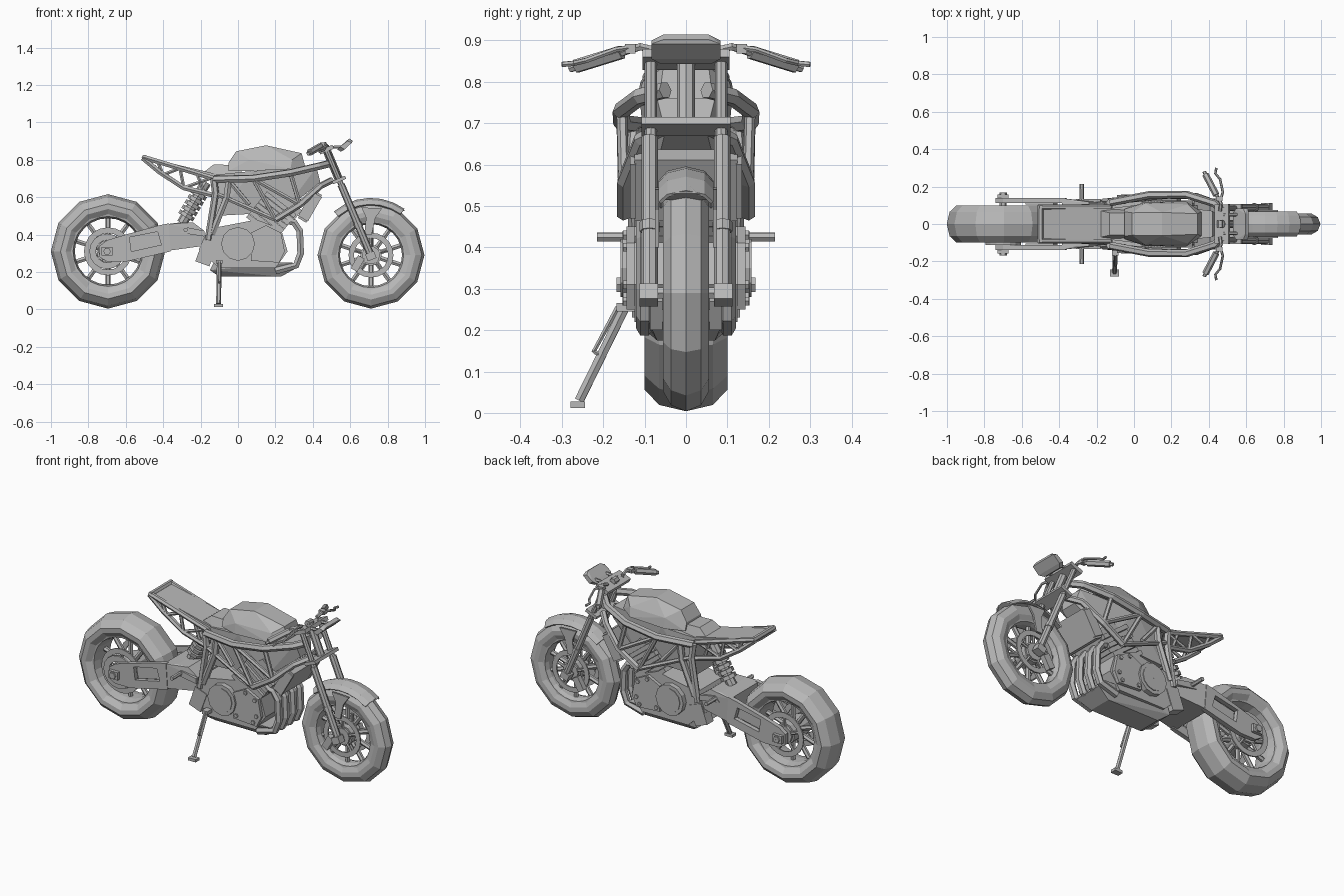
import bpy, bmesh
from math import sin, cos, pi, radians
from mathutils import Vector, Matrix

cube = bpy.data.objects.get("Cube")
if cube:
    bpy.data.objects.remove(cube, do_unlink=True)

grey = bpy.data.materials.new("plain grey")
grey.use_nodes = True
grey.diffuse_color = (0.48, 0.48, 0.48, 1)
grey.node_tree.nodes["Principled BSDF"].inputs["Base Color"].default_value = grey.diffuse_color


def add(name, mesh, mirror=False):
    ob = bpy.data.objects.new(name, mesh)
    bpy.context.collection.objects.link(ob)
    mesh.materials.clear()
    mesh.materials.append(grey)
    if mirror:
        mod = ob.modifiers.new("Mirror", 'MIRROR')
        mod.use_axis = (False, True, False)
        mod.use_mirror_merge = False
    return ob


def from_bm(name, bm, mirror=False):
    bmesh.ops.recalc_face_normals(bm, faces=bm.faces)
    mesh = bpy.data.meshes.new(name)
    bm.to_mesh(mesh)
    bm.free()
    return add(name, mesh, mirror)


def from_curve(name, curve, mirror, matrix=Matrix()):
    tmp = bpy.data.objects.new("tmp", curve)
    bpy.context.collection.objects.link(tmp)
    deps = bpy.context.evaluated_depsgraph_get()
    mesh = bpy.data.meshes.new_from_object(tmp.evaluated_get(deps))
    bpy.data.objects.remove(tmp, do_unlink=True)
    mesh.transform(matrix)
    for p in mesh.polygons:
        p.use_smooth = False
    return add(name, mesh, mirror)


def spline(curve, pts, closed=False):
    s = curve.splines.new('POLY')
    s.points.add(len(pts) - 1)
    for p, co in zip(s.points, pts):
        p.co = (*co, 1)
    s.use_cyclic_u = closed


def tube(name, paths, r, mirror=False, res=1):
    c = bpy.data.curves.new(name, 'CURVE')
    c.dimensions = '3D'
    c.bevel_depth, c.bevel_resolution, c.use_fill_caps = r, res, True
    for path in paths:
        spline(c, path)
    return from_curve(name, c, mirror)


def plate(name, outline, y, half, holes=(), mirror=False):
    # side-on outline in x, z, thickened along y
    c = bpy.data.curves.new(name, 'CURVE')
    c.dimensions, c.fill_mode, c.extrude = '2D', 'BOTH', half
    for loop in (outline, *holes):
        spline(c, [(x, z, 0) for x, z in loop], True)
    return from_curve(name, c, mirror, Matrix.Translation((0, y, 0)) @ Matrix.Rotation(pi / 2, 4, 'X'))


def hull(name, pts):
    # convex solid; points are reflected across the centre plane
    bm = bmesh.new()
    for x, y, z in pts:
        for s in (1, -1):
            bm.verts.new((x, y * s, z))
    bmesh.ops.remove_doubles(bm, verts=bm.verts, dist=0.0005)
    res = bmesh.ops.convex_hull(bm, input=bm.verts)
    junk = [e for e in res["geom_interior"] if isinstance(e, bmesh.types.BMVert)]
    bmesh.ops.delete(bm, geom=junk, context='VERTS')
    bmesh.ops.dissolve_limit(bm, angle_limit=0.05, verts=bm.verts, edges=bm.edges)
    return from_bm(name, bm)


def box(name, centre, size, tilt=0, mirror=False):
    bm = bmesh.new()
    m = Matrix.Translation(centre) @ Matrix.Rotation(radians(tilt), 4, 'Y') @ Matrix.Diagonal((*size, 1))
    bmesh.ops.create_cube(bm, size=1, matrix=m)
    return from_bm(name, bm, mirror)


def lathe(name, cx, cz, profile, n, a0=0, a1=360, loop=True, mirror=False):
    # profile of (y, radius) turned about an axle along y
    bm = bmesh.new()
    full = a1 - a0 == 360
    rows = []
    for i in range(n if full else n + 1):
        a = radians(a0 + (a1 - a0) * i / n)
        rows.append([bm.verts.new((cx + r * cos(a), y, cz + r * sin(a))) for y, r in profile])
    k = len(profile)
    for i in range(n):
        a, b = rows[i], rows[(i + 1) % len(rows)]
        for j in range(k if loop else k - 1):
            bm.faces.new((a[j], a[(j + 1) % k], b[(j + 1) % k], b[j]))
    return from_bm(name, bm, mirror)


def disc(name, cx, cz, y, half, r, n=12, inner=0.001, mirror=False):
    return lathe(name, cx, cz, [(y - half, inner), (y - half, r), (y + half, r), (y + half, inner)], n, mirror=mirror)


def sym(pts):
    return pts + [(-y, r) for y, r in reversed(pts) if y]


# wheels: tyre, rim, spokes, hub, brake rings
def wheel(side, cx, cz, R, w, spokes):
    lathe(side + "_tyre", cx, cz, sym([(w * .75, R * .64), (w * .98, R * .74), (w, R * .83), (w * .65, R * .95), (0, R)]), 12)
    lathe(side + "_rim", cx, cz, sym([(w * .3, R * .58), (w * .75, R * .61), (w * .8, R * .69)]), 24)
    centre = Vector((cx, 0, cz))
    rays = [Vector((cos(a), 0, sin(a))) for a in (2 * pi * (i + .5) / spokes for i in range(spokes))]
    tube(side + "_spokes", [[centre + d * R * .18, centre + d * R * .61] for d in rays], 0.014)
    disc(side + "_hub", cx, cz, 0, w * .75, R * .2)
    disc(side + "_brake_ring", cx, cz, w * .8 + .005, .004, R * .42, 20, R * .32, True)
    tube(side + "_brake_arms", [[centre + d * R * .15 + Vector((0, w * .8, 0)), centre + d * R * .34 + Vector((0, w * .8, 0))]
                                for d in rays[::2]], .008, True)
    disc(side + "_hub_cap", cx, cz, w * .8, .01, R * .17, 10, mirror=True)


wheel("rear", -.695, .31, .306, .1, 10)
wheel("front", .711, .29, .286, .056, 10)
tube("rear_axle", [[(-.70, -.165, .31), (-.70, .165, .31)]], .018)
tube("front_axle", [[(.71, -.11, .29), (.71, .11, .29)]], .015)
disc("rear_sprocket", -.70, .31, -.105, .006, .095, 16, .06)

# swingarm: two windowed arms joined by a box ahead of the tyre
window = [(-.58, .385), (-.43, .415), (-.41, .345), (-.57, .31)]
plate("swingarm_side", [(-.74, .28), (-.74, .34), (-.70, .37), (-.60, .40), (-.42, .45), (-.37, .46), (-.36, .31),
                        (-.6, .255), (-.70, .255)], .126, .013, [window], True)
plate("swingarm_inner_wall", window, .108, .003, mirror=True)
hull("swingarm_crossbox", [(-.385, .138, .455), (-.385, .138, .312), (-.31, .118, .465), (-.31, .118, .32),
                           (-.24, .118, .465), (-.18, .115, .42), (-.18, .115, .34)])
box("axle_block", (-.70, .145, .31), (.06, .025, .045), mirror=True)
disc("axle_nut", -.70, .31, .16, .008, .02, 6, mirror=True)
tube("footpeg", [[(-.27, .1, .40), (-.28, .13, .425), (-.28, .215, .425)]], .012, True)
plate("footpeg_bracket", [(-.31, .41), (-.28, .44), (-.18, .42), (-.18, .39)], .125, .008, mirror=True)

# rear shock with coil rings
lo, hi = Vector((-.30, 0, .46)), Vector((-.17, 0, .68))
tube("shock_body", [[lo, hi]], .028, res=2)
for i in range(5):
    p, q = lo.lerp(hi, .15 + i * .125), lo.lerp(hi, .235 + i * .125)
    tube("shock_coil", [[p, q]], .045, res=2)

# main trellis frame
top = [(.49, .05, .78), (.43, .11, .765), (.28, .157, .73), (.08, .155, .70), (-.13, .115, .695)]
low = [(.50, .05, .69), (.44, .11, .66), (.33, .15, .56), (.20, .15, .48)]
tube("frame_top_rail", [top], .021, True)
tube("frame_lower_rail", [low], .018, True)
tube("frame_upright", [[(-.13, .115, .70), (-.12, .12, .62), (-.16, .12, .37)],
                       [(-.05, .125, .69), (-.06, .125, .6), (-.14, .12, .40)]], .019, True)
tube("frame_braces", [[(.08, .155, .70), (.20, .15, .48)], [(-.12, .12, .62), (.20, .15, .48)],
                      [(.28, .155, .73), (.33, .15, .56)], [(.08, .155, .70), (.33, .15, .56)],
                      [(-.05, .125, .69), (.06, .135, .56)]], .013, True)

# seat subframe
tube("subframe_rails", [[(-.13, .09, .70), (-.51, .09, .815)],
                        [(-.13, .10, .61), (-.29, .09, .65), (-.42, .09, .735), (-.51, .09, .81)]], .015, True)
tube("subframe_braces", [[(-.15, .09, .70), (-.29, .09, .65)], [(-.29, .09, .65), (-.31, .09, .755)],
                         [(-.31, .09, .755), (-.40, .09, .72)], [(-.40, .09, .72), (-.43, .09, .79)],
                         [(-.18, .09, .62), (-.22, .09, .73)]], .010, True)
tube("tail_crossbar", [[(-.50, -.1, .813), (-.50, .1, .813)], [(-.13, -.1, .70), (-.13, .1, .70)]], .015)
hull("seat_pad", [(-.50, .083, .80), (-.50, .083, .815), (-.12, .083, .70), (-.12, .083, .725)])
hull("seat_hump", [(-.20, .075, .72), (-.13, .06, .775), (.02, .06, .77), (.02, .08, .70), (-.12, .085, .70)])

# fuel tank and airbox
hull("fuel_tank", [(-.05, .08, .74), (-.05, .065, .785), (.06, .118, .74), (.06, .11, .80), (-.01, .06, .845),
                   (.15, .062, .877), (.28, .12, .75), (.29, .105, .80), (.34, .055, .835), (.36, .065, .76)])
hull("airbox", [(-.12, .085, .72), (.08, .11, .74), (.42, .07, .76), (.44, .05, .68), (.24, .09, .52), (-.12, .085, .5)])

# engine
hull("crankcase", [(x, .125, z) for x, z in [(-.16, .43), (.1, .48), (.23, .43), (.265, .31), (.2, .22), (-.1, .22), (-.21, .32)]])
hull("belly_pan", [(-.13, .115, .25), (.29, .115, .25), (-.15, .11, .21), (.23, .07, .175), (-.1, .07, .175), (.31, .09, .22)])
for i in range(7):
    box("cylinder_fin", (.13 + i * .016, 0, .44 + i * .020), (.2, .25 - i % 2 * .03, .024), 38)
hull("cylinder_head", [(.15, .1, .58), (.23, .1, .63), (.34, .1, .53), (.28, .1, .45)])
plate("side_cover", [(.07, .41), (.15, .45), (.23, .41), (.25, .31), (.22, .25), (.07, .26)], .13, .014, mirror=True)
disc("clutch_cover", 0, .35, .132, .022, .09, 12, mirror=True)
disc("clutch_cap", 0, .35, .150, .008, .07, 12, mirror=True)
for x, z in [(.15, .43), (.21, .40), (.22, .31), (.20, .27), (.09, .28)]:
    disc("cover_bolt", x, z, .146, .006, .012, 6, mirror=True)
box("gearbox_lug", (-.17, .1, .30), (.08, .06, .12), 20, True)

# exhaust headers and radiator
tube("exhaust_headers", [[(.24, y, .48), (.30, y, .465), (.33, y, .42), (.335, y, .30), (.31, y, .235), (.2, y, .205)]
                         for y in (-.1, -.035, .035, .1)], .021)
box("radiator", (.385, 0, .55), (.05, .25, .17), 30)
box("radiator_cap_side", (.385, .128, .55), (.06, .015, .15), 30, True)

# fork
axis = Vector((.24, 0, -.57))
head = Vector((.47, 0, .86))
leg = lambda t, y: head + axis * t + Vector((0, y, 0))
tilt = -22.8
tube("fork_upper", [[leg(-.01, .085), leg(.5, .085)]], .015, True, 2)
tube("fork_lower", [[leg(.34, .088), leg(.99, .088)]], .020, True, 2)
tube("fork_collar", [[leg(.70, .088), leg(.74, .088)]], .024, True, 2)
tube("steering_tube", [[leg(-.02, 0), leg(.3, 0)]], .022, res=2)
box("top_clamp", leg(.01, 0), (.08, .21, .022), tilt)
box("lower_clamp", leg(.295, 0), (.075, .215, .018), tilt)
box("axle_clamp", (.71, .09, .285), (.05, .045, .04), tilt, True)
box("brake_caliper", (.64, .072, .245), (.04, .03, .08), 30, True)

# front mudguard and its stays
guard = lathe("front_mudguard", .71, .29, sym([(.066, .272), (.045, .295), (0, .306)]), 6, 54, 130, False)
guard.modifiers.new("Solidify", 'SOLIDIFY').thickness = .008
hull("mudguard_tip", [(.86, .06, .515), (.86, .05, .535), (.892, .025, .53), (.85, 0, .56)])
plate("mudguard_stay", [(.66, .545), (.77, .54), (.735, .49), (.715, .40), (.675, .40), (.685, .49)], .070, .005, mirror=True)

# instrument panel
hull("instrument_panel", [(.55, .06, .843), (.57, .083, .855), (.61, .083, .892), (.612, .055, .902),
                          (.53, .06, .855), (.545, .083, .87), (.585, .083, .90), (.595, .055, .914)])
tube("panel_stay", [[(.48, .05, .865), (.56, .05, .87)]], .009, True)

# handlebars, grips, levers
tube("handlebar", [[(.46, .07, .875), (.465, .11, .885), (.375, .28, .832)]], .010, True)
tube("grip", [[(.44, .155, .872), (.382, .265, .838)]], .018, True)
tube("lever", [[(.46, .12, .885), (.475, .17, .878), (.46, .24, .852), (.435, .27, .845), (.44, .30, .842)]], .007, True)
box("lever_clamp", (.455, .135, .88), (.035, .025, .022), mirror=True)
disc("steering_nut", .462, .87, 0, .02, .018, 6)

# kickstand
box("kickstand_pivot", (-.10, -.145, .255), (.035, .045, .02))
tube("kickstand_leg", [[(-.10, -.145, .26), (-.104, -.258, .03)]], .013)
tube("kickstand_spring", [[(-.10, -.165, .255), (-.10, -.222, .15), (-.10, -.205, .135)]], .007)
box("kickstand_foot", (-.104, -.262, .02), (.05, .035, .016))
